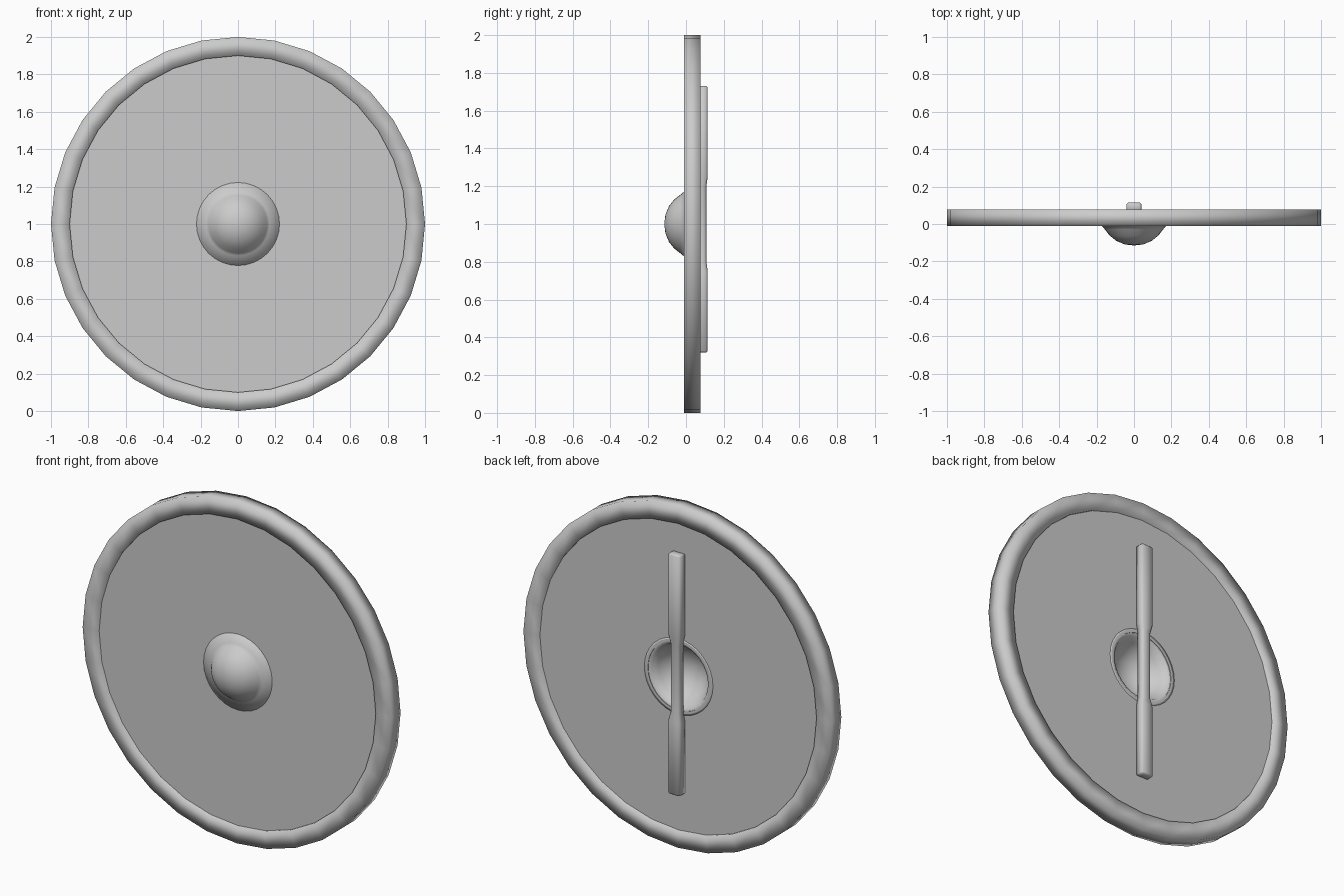
import bpy, bmesh, math
from mathutils import Matrix, Vector

if "Cube" in bpy.data.objects:
    bpy.data.objects.remove(bpy.data.objects["Cube"], do_unlink=True)

grey = bpy.data.materials.new("plain grey")
grey.use_nodes = True
COLOUR = (0.6, 0.6, 0.6, 1)
grey.diffuse_color = COLOUR
grey.node_tree.nodes["Principled BSDF"].inputs["Base Color"].default_value = COLOUR


def finish(name, bm, smooth):
    bmesh.ops.recalc_face_normals(bm, faces=bm.faces)
    for f in bm.faces:
        f.smooth = smooth
    mesh = bpy.data.meshes.new(name)
    bm.to_mesh(mesh)
    bm.free()
    mesh.materials.append(grey)
    obj = bpy.data.objects.new(name, mesh)
    bpy.context.collection.objects.link(obj)
    return obj


def lathe(name, profile, sides, smooth=True, closed=True):
    """Spin (radius, depth) points about the front-to-back axis through the centre."""
    bm = bmesh.new()
    pts = [bm.verts.new((r, y, 1)) for r, y in profile]
    for a, b in zip(pts, pts[1:]):
        bm.edges.new((a, b))
    if closed:
        bm.edges.new((pts[-1], pts[0]))
    bmesh.ops.spin(bm, geom=bm.verts[:] + bm.edges[:], cent=(0, 0, 1), axis=(0, 1, 0),
                   angle=math.tau, steps=sides, use_duplicate=False)
    bmesh.ops.remove_doubles(bm, verts=bm.verts, dist=0.0005)
    return finish(name, bm, smooth)


# Square-section rim with soft shading
lathe("rim", [(0.9, -0.01), (1, -0.01), (1, 0.077), (0.9, 0.077)], 32)

# Flat board with a round centre opening
lathe("board", [(0.2, 0), (0.91, 0), (0.91, 0.067), (0.2, 0.067)], 32, smooth=False)

# Hollow domed boss with a flange
lathe("boss", [(0, -0.115), (0.05, -0.109), (0.095, -0.09), (0.13, -0.062), (0.155, -0.03),
               (0.17, -0.012), (0.222, -0.002), (0.222, 0.069), (0.185, 0.06),
               (0.165, 0.02), (0.14, -0.02), (0.09, -0.065), (0, -0.09)], 32, closed=False)

# Upright hand grip, slimmer in the middle
bm = bmesh.new()
rings = []
for z, w, back in [(0.32, 0.04, 0.115), (0.75, 0.04, 0.115), (0.80, 0.03, 0.108),
                   (1.20, 0.03, 0.108), (1.25, 0.04, 0.115), (1.73, 0.04, 0.115)]:
    c = 0.01
    outline = [(-w, 0.064), (w, 0.064), (w, back - c), (w - c, back), (c - w, back), (-w, back - c)]
    rings.append([bm.verts.new((x, y, z)) for x, y in outline])
for low, high in zip(rings, rings[1:]):
    for i in range(len(low)):
        j = (i + 1) % len(low)
        bm.faces.new((low[i], low[j], high[j], high[i]))
caps = [bm.faces.new(rings[0]), bm.faces.new(rings[-1])]
bmesh.ops.bevel(bm, geom=[e for f in caps for e in f.edges], offset=0.008,
                segments=1, affect='EDGES')
finish("grip", bm, True)
